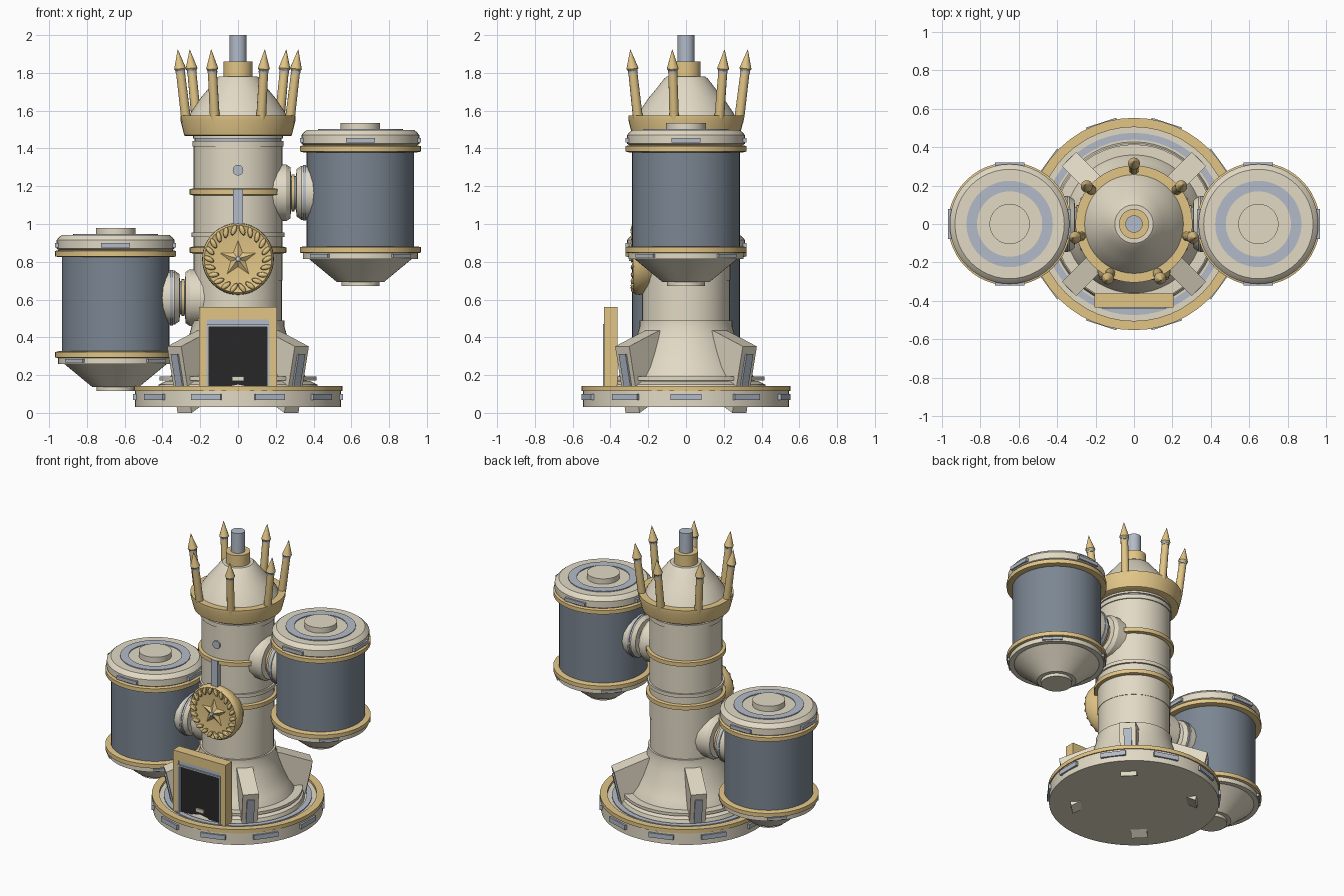
import bpy, bmesh
from math import sin, cos, pi, radians
from mathutils import Matrix, Vector

if "Cube" in bpy.data.objects:
    bpy.data.objects.remove(bpy.data.objects["Cube"])


def material(name, rgb):
    m = bpy.data.materials.new(name)
    m.diffuse_color = (*rgb, 1)
    m.use_nodes = True
    m.node_tree.nodes["Principled BSDF"].inputs["Base Color"].default_value = m.diffuse_color
    return m


CREAM = material("cream", (0.76, 0.70, 0.56))
GOLD = material("gold", (0.76, 0.56, 0.24))
SLATE = material("slate", (0.20, 0.24, 0.29))
STEEL = material("steel", (0.45, 0.50, 0.58))
DARK = material("dark", (0.02, 0.02, 0.022))
T, R = Matrix.Translation, Matrix.Rotation


def finish(name, bm, mat, mx=Matrix(), smooth=True):
    bmesh.ops.recalc_face_normals(bm, faces=bm.faces[:])
    me = bpy.data.meshes.new(name)
    bm.to_mesh(me)
    bm.free()
    me.materials.append(mat)
    if smooth:
        me.shade_smooth()
        me.set_sharp_from_angle(angle=radians(30))
    ob = bpy.data.objects.new(name, me)
    ob.matrix_world = mx
    bpy.context.collection.objects.link(ob)
    return ob


def lathe(name, profile, mat, mx=Matrix(), n=48, closed=False):
    """Revolve (radius, height) points about z; open profiles get flat caps."""
    bm = bmesh.new()
    rings = [[bm.verts.new((r * cos(2 * pi * i / n), r * sin(2 * pi * i / n), z))
              for i in range(n)] for r, z in profile]
    pairs = list(zip(rings, rings[1:]))
    if closed:
        pairs.append((rings[-1], rings[0]))
    for a, b in pairs:
        for i in range(n):
            j = (i + 1) % n
            bm.faces.new((a[i], a[j], b[j], b[i]))
    if not closed:
        bm.faces.new(rings[0])
        bm.faces.new(rings[-1])
    return finish(name, bm, mat, mx)


def disc(name, r, z0, z1, mat, mx=Matrix(), n=48):
    return lathe(name, [(r, z0), (r, z1)], mat, mx, n)


def annulus(name, r0, r1, z0, z1, mat, mx=Matrix()):
    return lathe(name, [(r0, z0), (r1, z0), (r1, z1), (r0, z1)], mat, mx, closed=True)


def box(name, size, mat, mx):
    bm = bmesh.new()
    bmesh.ops.create_cube(bm, size=1, matrix=Matrix.Diagonal((*size, 1)))
    return finish(name, bm, mat, mx, False)


def prism(name, pts, width, mat, mx):
    """Extrude an x-z outline symmetrically along y."""
    bm = bmesh.new()
    a, b = [[bm.verts.new((x, s * width / 2, z)) for x, z in pts] for s in (-1, 1)]
    bm.faces.new(a)
    bm.faces.new(b)
    for i in range(len(pts)):
        j = (i + 1) % len(pts)
        bm.faces.new((a[i], a[j], b[j], b[i]))
    return finish(name, bm, mat, mx, False)


# Base plate with rim, inlaid rings and rim panels
lathe("base_plate", [(0.545, 0.03), (0.545, 0.125), (0.5, 0.125)], CREAM, n=64)
annulus("base_gold_rim", 0.505, 0.553, 0.115, 0.142, GOLD)
annulus("base_inlay_ring", 0.44, 0.475, 0.12, 0.132, STEEL)
lathe("base_step", [(0.43, 0.12), (0.42, 0.15), (0.38, 0.17)], CREAM)
annulus("base_thin_ring", 0.36, 0.415, 0.172, 0.192, CREAM)
for k in range(10):
    box("base_rim_panel", (0.03, 0.165, 0.032), STEEL,
        R(radians(36 * k), 4, 'Z') @ T((0.54, 0, 0.083)))

# Tower shaft, bands and dome
lathe("tower_flare", [(0.37, 0.14), (0.36, 0.19), (0.325, 0.24), (0.29, 0.32),
                      (0.262, 0.40), (0.245, 0.46), (0.245, 0.49)], CREAM)
disc("tower_lower_shaft", 0.232, 0.46, 0.86, CREAM)
disc("tower_upper_shaft", 0.235, 0.70, 1.42, CREAM)
disc("shaft_collar", 0.247, 0.93, 0.955, CREAM)
for z in (0.862, 1.17):
    lathe("shaft_gold_band", [(0.24, z - 0.018), (0.256, z - 0.014),
                              (0.256, z + 0.014), (0.24, z + 0.018)], GOLD)
disc("neck_ring", 0.242, 1.41, 1.44, CREAM)
disc("neck_steel_ring", 0.23, 1.43, 1.475, STEEL)
disc("neck_upper_ring", 0.238, 1.452, 1.472, CREAM)
lathe("crown_band", [(0.275, 1.465), (0.285, 1.47), (0.305, 1.55),
                     (0.305, 1.575), (0.27, 1.575)], GOLD)
lathe("dome", [(0.265, 1.56), (0.25, 1.59), (0.20, 1.665), (0.15, 1.725), (0.115, 1.77),
               (0.10, 1.782)], CREAM)
disc("finial_collar", 0.078, 1.77, 1.86, GOLD)
disc("finial_pipe", 0.045, 1.80, 2.0, STEEL, n=24)

# Crown spikes leaning outwards
for k in range(7):
    lean = R(pi / 2 + 2 * pi * k / 7, 4, 'Z') @ T((0.28, 0, 1.54)) @ R(radians(7), 4, 'Y')
    lathe("crown_spike", [(0.023, 0), (0.026, 0.04), (0.024, 0.27)], GOLD, lean, 12)
    disc("spike_collar", 0.026, 0.262, 0.274, STEEL, lean, 12)
    lathe("spike_tip", [(0.022, 0.27), (0.032, 0.285), (0.001, 0.386)], GOLD, lean, 12)

# Diagonal buttresses with steel strips
for k in range(4):
    turn = R(radians(45 + 90 * k), 4, 'Z')
    prism("buttress", [(0.22, 0.445), (0.27, 0.43), (0.478, 0.352), (0.40, 0.0),
                       (0.34, 0.03), (0.24, 0.15)], 0.105, CREAM, turn)
    box("buttress_strip", (0.02, 0.05, 0.2), STEEL,
        turn @ T((0.448, 0, 0.215)) @ R(radians(12.5), 4, 'Y'))

# Doorway
prism("door_frame", [(-0.207, 0.13), (-0.207, 0.56), (0.207, 0.56), (0.207, 0.13),
                     (0.163, 0.13), (0.163, 0.495), (-0.163, 0.495), (-0.163, 0.13)],
      0.072, GOLD, T((0, -0.398, 0)))
box("door_panel", (0.33, 0.03, 0.335), DARK, T((0, -0.405, 0.30)))
box("door_lintel", (0.33, 0.04, 0.03), STEEL, T((0, -0.41, 0.48)))
box("door_header_strip", (0.31, 0.03, 0.012), STEEL, T((0, -0.425, 0.462)))
for s in (-1, 1):
    box("door_jamb", (0.012, 0.045, 0.34), STEEL, T((s * 0.16, -0.418, 0.30)))
box("door_handle", (0.062, 0.02, 0.024), CREAM, T((0, -0.422, 0.18)))

# Wreath emblem facing front: local z points towards -y
face = T((0, 0, 0.815)) @ R(pi / 2, 4, 'X')
lathe("emblem_boss", [(0.15, 0.15), (0.18, 0.2), (0.19, 0.245), (0.188, 0.265), (0.178, 0.28),
                      (0.165, 0.275), (0.125, 0.268)], GOLD, face)
for k in range(22):
    a = pi / 2 + 2 * pi * (k + 0.5) / 22
    tilt = 0.5 if cos(a) > 0 else -0.5
    bm = bmesh.new()
    bmesh.ops.create_uvsphere(bm, u_segments=10, v_segments=6, radius=1,
                              matrix=Matrix.Diagonal((0.031, 0.014, 0.013, 1)))
    finish("wreath_leaf", bm, GOLD, face @ R(a, 4, 'Z') @ T((0.155, 0, 0.28)) @ R(tilt, 4, 'Z'))


def star(name, r, z, h, mat):
    bm = bmesh.new()
    rim = [bm.verts.new(((r if i % 2 == 0 else r * 0.42) * -sin(pi * i / 5),
                         (r if i % 2 == 0 else r * 0.42) * cos(pi * i / 5), z))
           for i in range(10)]
    top = bm.verts.new((0, 0, z + h))
    bm.faces.new(rim)
    for i in range(10):
        bm.faces.new((rim[i], rim[(i + 1) % 10], top))
    finish(name, bm, mat, face, False)


star("emblem_star", 0.105, 0.266, 0.028, GOLD)
star("emblem_star_core", 0.05, 0.279, 0.018, STEEL)
disc("emblem_stud", 0.012, 0.28, 0.302, CREAM, face, 12)
box("emblem_hanger", (0.052, 0.05, 0.21), STEEL, T((0, -0.242, 1.08)))
disc("front_stud", 0.028, 0.2, 0.245, STEEL, T((0, 0, 1.285)) @ R(pi / 2, 4, 'X'), 20)


# Side tanks: same tank at two heights, with pipe couplings to the tower
def tank(side, dz):
    mx = T((side * 0.648, 0, dz))
    disc("tank_bottom_nub", 0.1, 0.117, 0.15, CREAM, mx)
    lathe("tank_cone", [(0.125, 0.138), (0.275, 0.262)], CREAM, mx)
    disc("tank_lower_flange", 0.305, 0.26, 0.295, CREAM, mx)
    disc("tank_body", 0.285, 0.28, 0.88, SLATE, mx)
    for z in (0.308, 0.843):
        lathe("tank_gold_band", [(0.3, z - 0.019), (0.321, z - 0.014),
                                 (0.321, z + 0.014), (0.3, z + 0.019)], GOLD, mx)
    lathe("tank_lid", [(0.29, 0.855), (0.312, 0.87), (0.312, 0.915), (0.3, 0.93),
                       (0.285, 0.942)], CREAM, mx)
    annulus("tank_lid_ring", 0.17, 0.225, 0.935, 0.948, STEEL, mx)
    disc("tank_top_nub", 0.105, 0.935, 0.98, CREAM, mx)
    for k in range(4):
        turn = mx @ R(k * pi / 2, 4, 'Z')
        box("tank_lid_panel", (0.03, 0.155, 0.024), STEEL, turn @ T((0.306, 0, 0.888)))
        box("tank_flange_panel", (0.03, 0.13, 0.018), STEEL,
            turn @ R(pi / 4, 4, 'Z') @ T((0.297, 0, 0.277)))
    pipe = T((0, 0, 0.61 + dz)) @ R(side * pi / 2, 4, 'Y')
    lathe("tower_coupling", [(0.15, 0.15), (0.15, 0.255), (0.135, 0.278), (0.1, 0.28)],
          CREAM, pipe, 16)
    disc("coupling_pipe", 0.088, 0.27, 0.33, STEEL, pipe, 32)
    disc("coupling_gold_ring", 0.098, 0.282, 0.3, GOLD, pipe, 32)
    lathe("tank_coupling", [(0.1, 0.308), (0.125, 0.31), (0.143, 0.335), (0.143, 0.43)],
          CREAM, pipe, 16)
    annulus("coupling_steel_ring", 0.13, 0.147, 0.345, 0.36, STEEL, pipe)


tank(-1, 0.0)
tank(1, 0.555)
